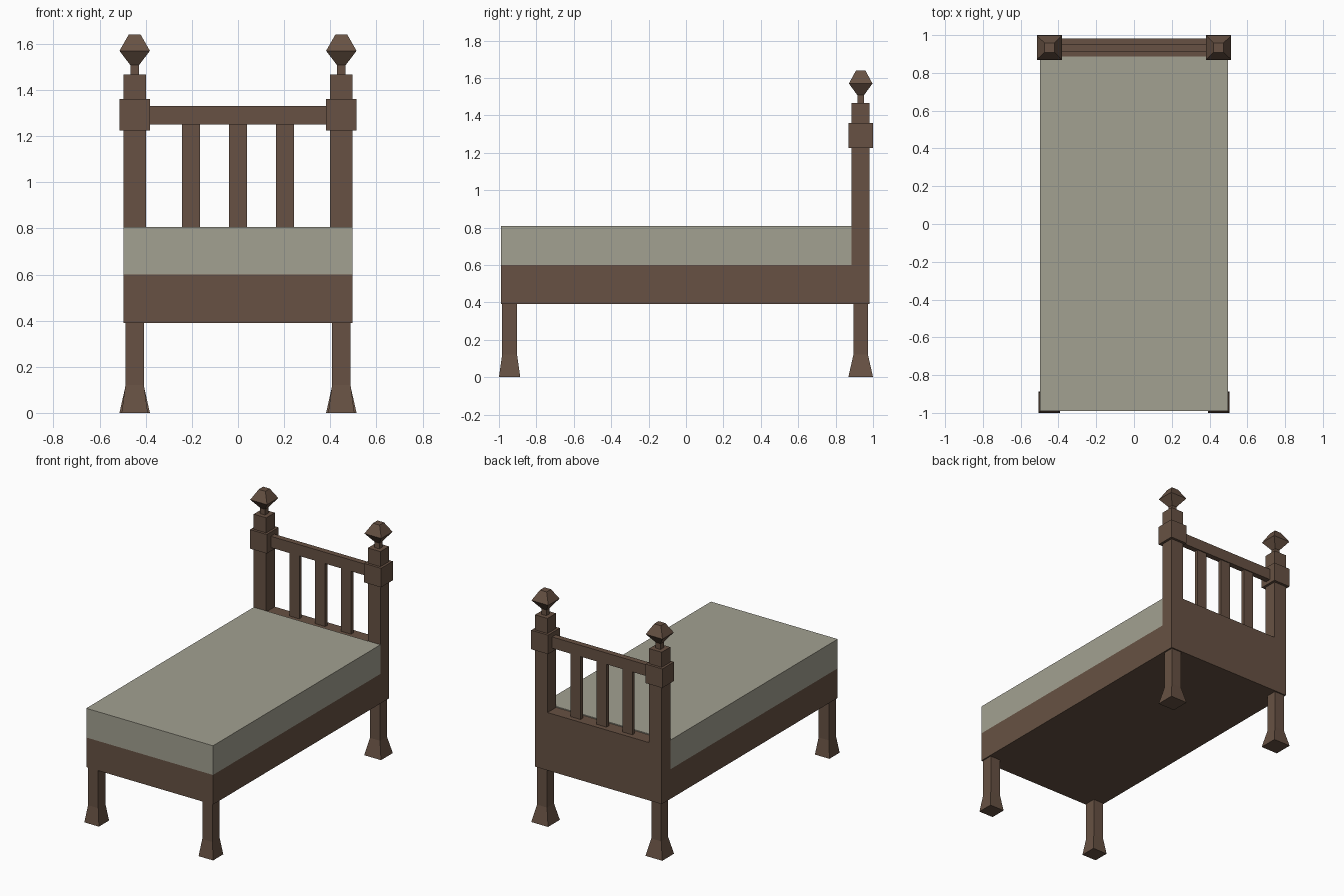
import bpy, bmesh

if "Cube" in bpy.data.objects:
    bpy.data.objects.remove(bpy.data.objects["Cube"])


def material(name, rgb):
    m = bpy.data.materials.new(name)
    m.diffuse_color = (*rgb, 1)
    m.use_nodes = True
    m.node_tree.nodes["Principled BSDF"].inputs["Base Color"].default_value = m.diffuse_color
    return m


wood = material("brown wood", (0.135, 0.083, 0.056))
cloth = material("grey cloth", (0.365, 0.355, 0.285))


def finish(name, bm, mat):
    bmesh.ops.recalc_face_normals(bm, faces=bm.faces)
    mesh = bpy.data.meshes.new(name)
    bm.to_mesh(mesh)
    bm.free()
    mesh.materials.append(mat)
    ob = bpy.data.objects.new(name, mesh)
    bpy.context.collection.objects.link(ob)
    return ob


def turned(name, x, y, profile, mat=wood):
    """Square section swept up z; profile = (half x, half y, z)."""
    bm = bmesh.new()
    rings = [[bm.verts.new((x + sx * hx, y + sy * hy, z))
              for sx, sy in ((-1, -1), (1, -1), (1, 1), (-1, 1))]
             for hx, hy, z in profile]
    for a, b in zip(rings, rings[1:]):
        for i in range(4):
            j = (i + 1) % 4
            bm.faces.new((a[i], a[j], b[j], b[i]))
    bm.faces.new(rings[0][::-1])
    bm.faces.new(rings[-1])
    return finish(name, bm, mat)


def box(name, x0, x1, y0, y1, z0, z1, mat=wood):
    hx, hy = (x1 - x0) / 2, (y1 - y0) / 2
    return turned(name, x0 + hx, y0 + hy, [(hx, hy, z0), (hx, hy, z1)], mat)


HEAD_Y = 0.934

# base and mattress
box("bed_frame", -0.497, 0.497, -0.99, 0.886, 0.39, 0.60)
box("mattress", -0.497, 0.497, -0.99, 0.886, 0.60, 0.807, cloth)

# headboard panel, rail and slats
box("headboard_panel", -0.42, 0.42, 0.886, 0.982, 0.39, 0.80)
box("headboard_rail", -0.42, 0.42, HEAD_Y - 0.02, HEAD_Y + 0.02, 1.25, 1.33)
for i in (-1, 0, 1):
    x = i * 0.203
    box("headboard_slat", x - 0.039, x + 0.039,
        HEAD_Y - 0.013, HEAD_Y + 0.013, 0.79, 1.26)

for s in (-1, 1):
    x = s * 0.448
    # posts with collar and finial
    turned("headboard_post", x, HEAD_Y, [
        (0.049, 0.048, 0.39), (0.049, 0.048, 1.225),
        (0.066, 0.066, 1.225), (0.066, 0.066, 1.36),
        (0.049, 0.048, 1.36), (0.049, 0.048, 1.467),
        (0.019, 0.018, 1.467), (0.019, 0.018, 1.508),
        (0.066, 0.063, 1.57), (0.026, 0.025, 1.64)])
    # legs with flared feet
    turned("back_leg", x, HEAD_Y, [
        (0.066, 0.066, 0), (0.039, 0.039, 0.12), (0.039, 0.039, 0.39)])
    turned("front_leg", x, -0.943, [
        (0.057, 0.057, 0), (0.040, 0.040, 0.12), (0.040, 0.040, 0.39)])
